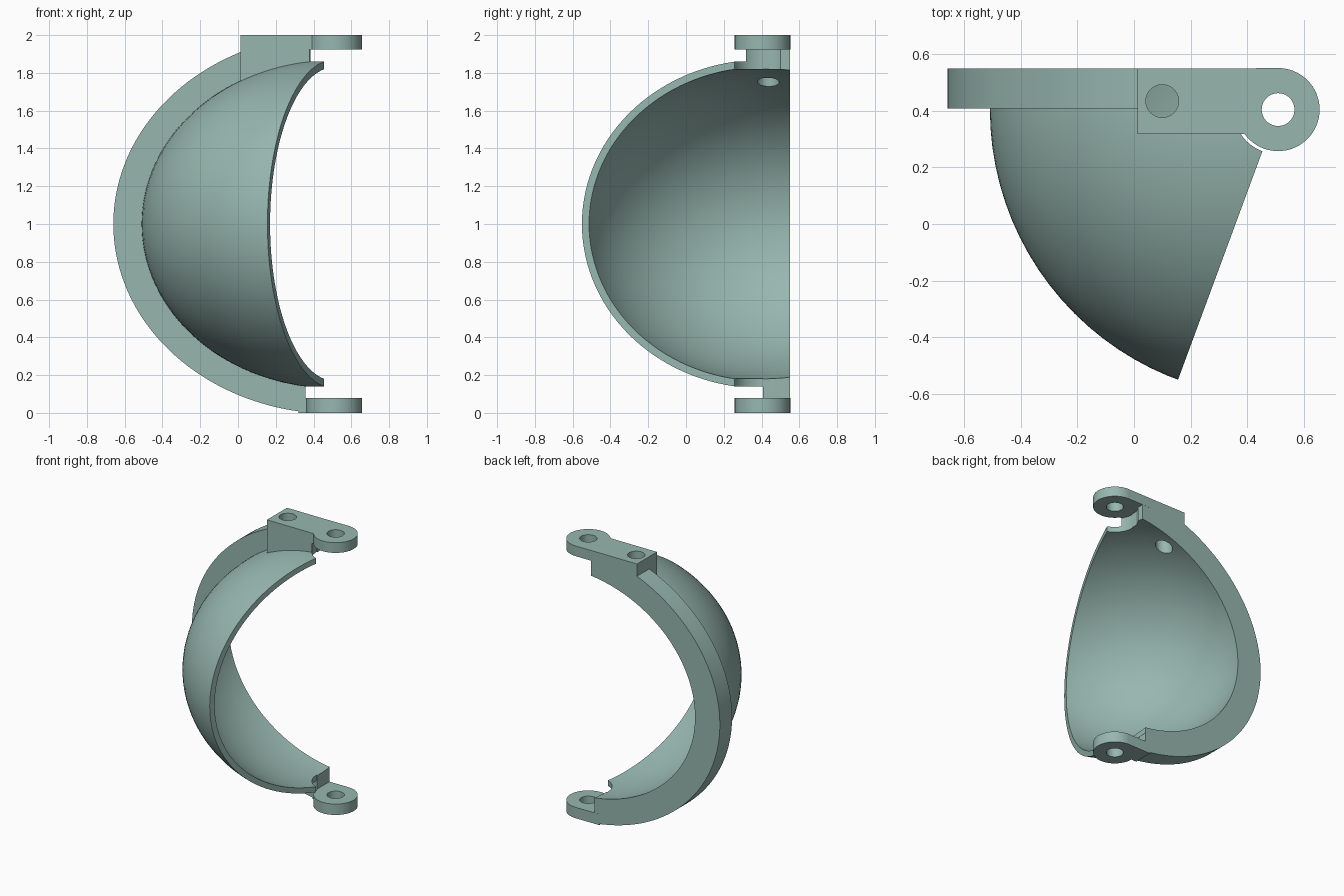
import bpy, bmesh
from math import sin, cos, pi, acos, asin
from mathutils import Vector

cube = bpy.data.objects.get("Cube")
if cube:
    bpy.data.objects.remove(cube, do_unlink=True)

PX, PY = 0.51, 0.405          # hinge axis, also the centre of the shell
BACK = 0.55                   # rear plane
LUG_R, HOLE_R = 0.147, 0.058

mat = bpy.data.materials.new("sage green plastic")
mat.use_nodes = True
colour = (0.31, 0.47, 0.43, 1)
mat.diffuse_color = colour
bsdf = mat.node_tree.nodes["Principled BSDF"]
bsdf.inputs["Base Color"].default_value = colour
bsdf.inputs["Roughness"].default_value = 0.7


def finish(name, bm):
    bmesh.ops.recalc_face_normals(bm, faces=bm.faces)
    mesh = bpy.data.meshes.new(name)
    bm.to_mesh(mesh)
    bm.free()
    mesh.materials.append(mat)
    ob = bpy.data.objects.new(name, mesh)
    bpy.context.collection.objects.link(ob)
    return ob


def prism(name, points, lo, hi, axis="z"):
    """Extrude a 2D outline along z (outline in xy) or y (outline in xz)."""
    bm = bmesh.new()
    place = (lambda a, b: (a, b, lo)) if axis == "z" else (lambda a, b: (a, lo, b))
    face = bm.faces.new([bm.verts.new(place(a, b)) for a, b in points])
    moved = bmesh.ops.extrude_face_region(bm, geom=[face])["geom"]
    step = Vector((0, 0, hi - lo)) if axis == "z" else Vector((0, hi - lo, 0))
    bmesh.ops.translate(bm, vec=step, verts=[v for v in moved if isinstance(v, bmesh.types.BMVert)])
    return finish(name, bm)


def arc(cx, cy, rx, ry, start, end, count):
    return [(cx + rx * cos(start + (end - start) * i / count),
             cy + ry * sin(start + (end - start) * i / count)) for i in range(count + 1)]


def rect(x0, x1, y0, y1):
    return [(x0, y0), (x1, y0), (x1, y1), (x0, y1)]


def rod(name, x, y, r, lo, hi):
    return prism(name, arc(x, y, r, r, 0, 2 * pi, 48)[:-1], lo, hi)


def ellipsoid(name, r, rz):
    bm = bmesh.new()
    bmesh.ops.create_uvsphere(bm, u_segments=96, v_segments=64, radius=1)
    bmesh.ops.scale(bm, vec=(r, r, rz), verts=bm.verts)
    bmesh.ops.translate(bm, vec=(PX, PY, 1), verts=bm.verts)
    return finish(name, bm)


def boolean(ob, cutter, operation="DIFFERENCE"):
    mod = ob.modifiers.new("cut", "BOOLEAN")
    mod.operation, mod.solver, mod.object = operation, "EXACT", cutter
    bpy.context.view_layer.objects.active = ob
    bpy.ops.object.modifier_apply(modifier=mod.name)


def lug(name, x0, y0, lo, hi):
    """Rounded hinge eye with a straight arm running back to x0."""
    start = -pi - asin((y0 - PY) / LUG_R)
    pts = [(x0, BACK), (x0, y0)] + arc(PX, PY, LUG_R, LUG_R, start, pi / 2, 48)
    return prism(name, pts, lo, hi)


# Cutters
cavity = ellipsoid("cavity_cutter", 0.98, 0.83)
wedge = prism("wedge_cutter", [(0.562, BACK - 0.001), (-0.9, BACK - 0.001), (-0.9, -0.9), (0.027, -0.9)], -1, 3)
swing = rod("swing_cutter", PX, PY, 0.158, 0.08, 1.925)
slot = prism("slot_cutter", rect(0.36, 0.9, PY, 0.8), 0.08, 1.925)
block_slot = prism("block_slot_cutter", rect(0.385, 0.9, PY, 0.8), 0.08, 1.925)
hinge_hole = rod("hinge_hole_cutter", PX, PY, HOLE_R, -0.5, 2.5)
block_hole = rod("block_hole_cutter", 0.10, 0.435, HOLE_R, 1.4, 2.5)

# Curved shell
shell = ellipsoid("shell", 1.02, 0.87)
boolean(shell, wedge, "INTERSECT")
for c in (cavity, swing, slot, block_hole):
    boolean(shell, c)

# Flat rim behind the shell
t0 = acos((0.358 - PX) / 1.17)
rim = prism("rim_flange", arc(PX, 1, 1.17, 1.005, t0, 2 * pi - t0, 96), 0.408, BACK, "y")
for c in (cavity, block_hole):
    boolean(rim, c)

# Square block on top of the shell
block = prism("top_block", rect(0.013, 0.385, 0.318, BACK), 1.6, 2.0)
for c in (cavity, swing, block_slot, block_hole):
    boolean(block, c)

# Hinge eyes, top and bottom
top_lug = lug("top_lug", 0.3, 0.318, 1.925, 2.0)
bottom_lug = lug("bottom_lug", 0.32, PY, 0.0, 0.08)
for ob in (top_lug, bottom_lug):
    boolean(ob, hinge_hole)

for c in (cavity, wedge, swing, slot, block_slot, hinge_hole, block_hole):
    bpy.data.objects.remove(c, do_unlink=True)

# Smooth the curves, keep the edges crisp
bpy.ops.object.select_all(action="DESELECT")
for ob in (shell, rim, block, top_lug, bottom_lug):
    ob.select_set(True)
bpy.context.view_layer.objects.active = shell
bpy.ops.object.shade_smooth_by_angle(angle=0.5)
